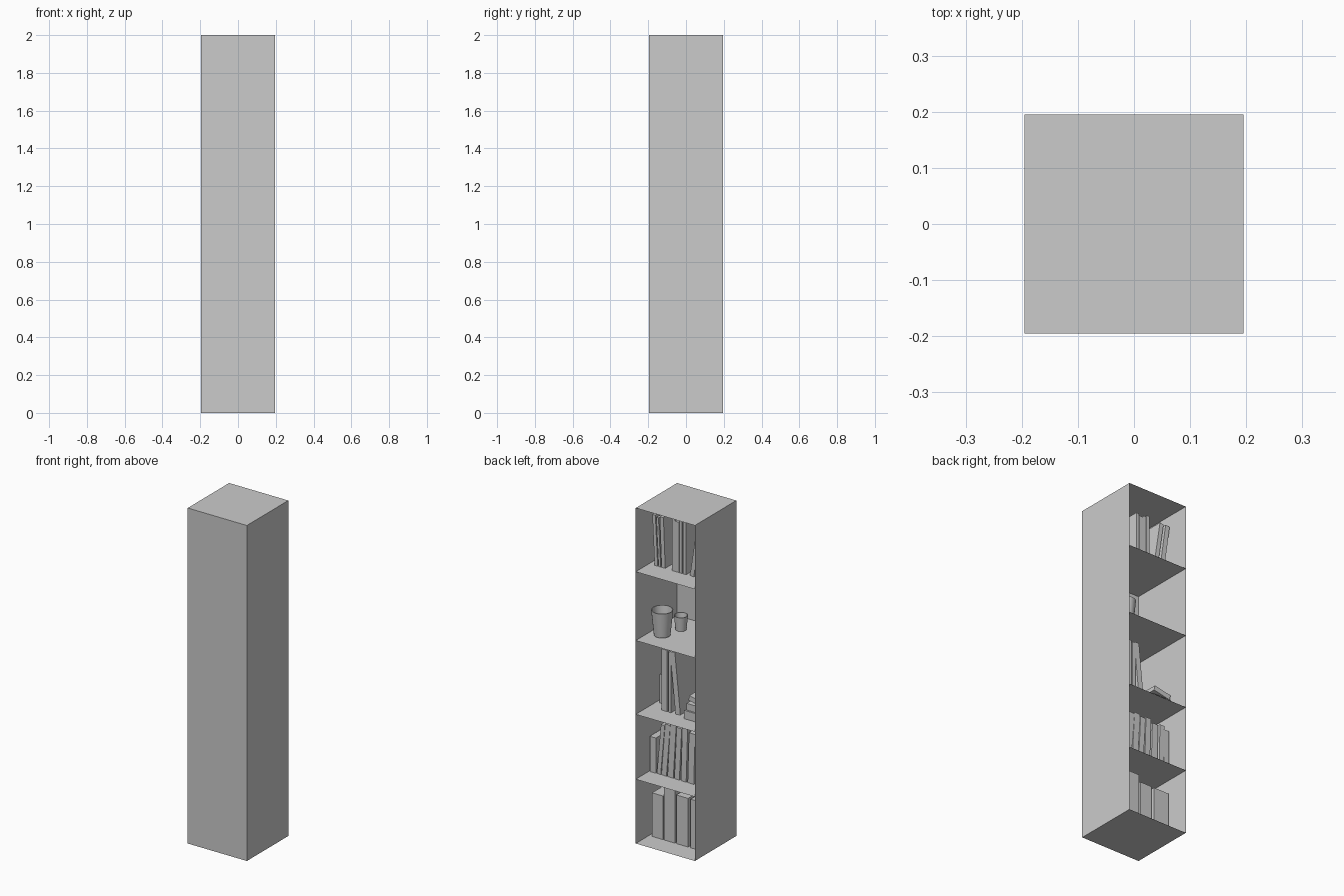
import bpy, bmesh, math
from mathutils import Matrix, Vector

if "Cube" in bpy.data.objects:
    bpy.data.objects.remove(bpy.data.objects["Cube"])

W, H = 0.195, 2.0
SHELVES = [0.0, 0.383, 0.77, 1.21, 1.62]


def finish(bm, name):
    mesh = bpy.data.meshes.new(name)
    bm.to_mesh(mesh)
    bm.free()
    ob = bpy.data.objects.new(name, mesh)
    bpy.context.collection.objects.link(ob)
    return ob


def box(name, lo, hi, rot=None, pivot=None):
    lo, hi = Vector(lo), Vector(hi)
    bm = bmesh.new()
    bmesh.ops.create_cube(bm, size=1)
    bmesh.ops.scale(bm, vec=hi - lo, verts=bm.verts)
    bmesh.ops.translate(bm, vec=(lo + hi) / 2, verts=bm.verts)
    if rot:
        bmesh.ops.rotate(bm, cent=pivot, matrix=rot, verts=bm.verts)
    return finish(bm, name)


def book(name, x0, x1, z, h, lean=0.0, y=0.07, depth=0.22):
    # spans x1..x0; positive lean tips the top toward -x, resting on a bottom edge
    pivot = Vector((x1 if lean > 0 else x0, 0, z))
    box(name, (x1, y - depth, z), (x0, y, z + h),
        Matrix.Rotation(-lean, 3, 'Y'), pivot)


# thin-walled case, open toward +y
bm = bmesh.new()
bmesh.ops.create_cube(bm, size=1)
bmesh.ops.scale(bm, vec=(2 * W, 2 * W, H), verts=bm.verts)
bmesh.ops.translate(bm, vec=(0, 0, H / 2), verts=bm.verts)
bm.normal_update()
bmesh.ops.delete(bm, geom=[f for f in bm.faces if f.normal.y > 0.5], context='FACES')
finish(bm, "case")

# thin shelves
bm = bmesh.new()
for z in SHELVES[1:]:
    bmesh.ops.create_grid(bm, x_segments=1, y_segments=1, size=W,
                          matrix=Matrix.Translation((0, 0, z)))
finish(bm, "shelves")

# standing books: shelf index, then (x start, x end, height, lean)
ROWS = [
    (0, [(.175, .102, .26, 0), (.095, .025, .33, 0),
         (.015, -.063, .29, 0), (-.08, -.18, .29, 0)]),
    (1, [(.190, .150, .21, 0), (.143, .118, .30, .09), (.113, .080, .31, .08),
         (.073, .035, .32, .06), (.028, -.005, .31, .05), (-.015, -.05, .32, .03),
         (-.06, -.10, .30, .03), (-.115, -.145, .31, .02), (-.15, -.185, .29, 0)]),
    (2, [(.113, .075, .365, 0), (.068, .05, .36, 0), (.02, -.012, .365, -.10)]),
    (4, [(.158, .138, .30, -.05), (.132, .118, .29, -.05), (.112, .088, .30, -.04),
         (.043, .025, .31, 0), (.022, -.002, .30, 0), (-.005, -.023, .31, 0),
         (-.028, -.05, .32, 0), (-.075, -.10, .31, .15), (-.117, -.145, .31, .14)]),
]
for level, books in ROWS:
    for i, (x0, x1, h, lean) in enumerate(books):
        book(f"book_{level}_{i}", x0, x1, SHELVES[level], h, lean)

# small book set further back on the middle shelf
book("small_book", .175, .135, SHELVES[2], .17, 0, y=0.0, depth=.15)

# lying stack with a tilted book on top
z = SHELVES[2]
box("flat_book_lower", (-.19, -.13, z), (-.05, .09, z + .05))
box("flat_book_upper", (-.185, -.13, z + .05), (-.06, .08, z + .09))
box("tilted_book", (-.18, -.12, z + .09), (-.07, .08, z + .12),
    Matrix.Rotation(-.2, 3, 'Y'), Vector((-.18, 0, z + .09)))


# tapered hollow pots
def pot(name, x, y, z, r0, r1, h, wall):
    bm = bmesh.new()
    prof = [(0, 0), (r0, 0), (r1, h), (r1 - wall, h), (r0 - wall, wall), (0, wall)]
    vs = [bm.verts.new((r, 0, q)) for r, q in prof]
    es = [bm.edges.new(p) for p in zip(vs, vs[1:])]
    bmesh.ops.spin(bm, geom=vs + es, axis=(0, 0, 1), cent=(0, 0, 0),
                   angle=math.tau, steps=32)
    bmesh.ops.remove_doubles(bm, verts=bm.verts, dist=1e-4)
    bmesh.ops.recalc_face_normals(bm, faces=bm.faces)
    bmesh.ops.translate(bm, vec=(x, y, z), verts=bm.verts)
    ob = finish(bm, name)
    bpy.context.view_layer.objects.active = ob
    ob.select_set(True)
    bpy.ops.object.shade_smooth_by_angle(angle=math.radians(30))
    ob.select_set(False)


pot("large_pot", .115, .06, 1.215, .045, .06, .15, .005)
pot("small_pot", .075, -.06, 1.212, .03, .038, .085, .004)
